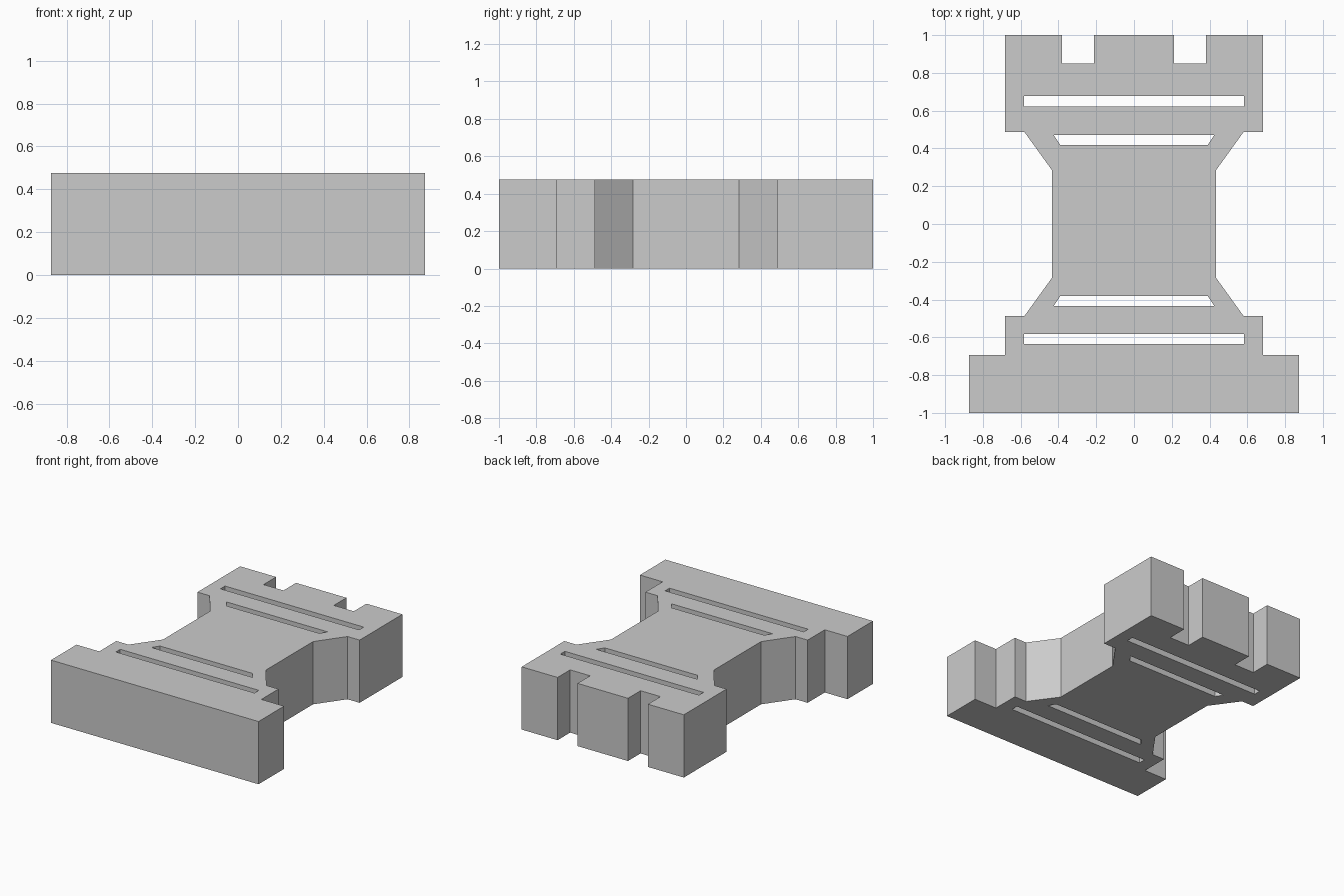
import bpy

if "Cube" in bpy.data.objects:
    bpy.data.objects.remove(bpy.data.objects["Cube"])

HEIGHT = 0.477

# Right half of the tower outline, bottom to top
half = [(0.873, -1), (0.873, -0.693), (0.682, -0.693), (0.682, -0.487),
        (0.58, -0.487), (0.433, -0.283), (0.433, 0.283), (0.58, 0.487),
        (0.682, 0.487), (0.682, 1), (0.38, 1), (0.38, 0.849),
        (0.212, 0.849), (0.212, 1)]
outline = half + [(-x, y) for x, y in reversed(half)]


def slot(y0, w0, y1, w1):
    """Through slot: half width w0 at y0, w1 at y1."""
    return [(-w0, y0), (w0, y0), (w1, y1), (-w1, y1)]


# Four decorative through slots
slots = [slot(0.622, 0.583, 0.677, 0.583),
         slot(0.418, 0.39, 0.471, 0.425),
         slot(-0.434, 0.425, -0.381, 0.39),
         slot(-0.635, 0.583, -0.582, 0.583)]

# Filled 2D profile, extruded into a slab
curve = bpy.data.curves.new("rook_tower_slab", 'CURVE')
curve.dimensions = '2D'
curve.fill_mode = 'BOTH'
curve.extrude = HEIGHT / 2
for pts in [outline] + slots:
    spline = curve.splines.new('POLY')
    spline.points.add(len(pts) - 1)
    for p, (x, y) in zip(spline.points, pts):
        p.co = (x, y, 0, 1)
    spline.use_cyclic_u = True
    spline.use_smooth = False

slab = bpy.data.objects.new("rook_tower_slab", curve)
slab.location.z = HEIGHT / 2
bpy.context.collection.objects.link(slab)

# Convert to mesh with flat, welded faces
bpy.context.view_layer.objects.active = slab
slab.select_set(True)
bpy.ops.object.convert(target='MESH')
slab = bpy.context.view_layer.objects.active
bpy.ops.object.mode_set(mode='EDIT')
bpy.ops.mesh.select_all(action='SELECT')
bpy.ops.mesh.remove_doubles(threshold=0.0005)
bpy.ops.mesh.normals_make_consistent(inside=False)
bpy.ops.object.mode_set(mode='OBJECT')
bpy.ops.object.shade_flat()
